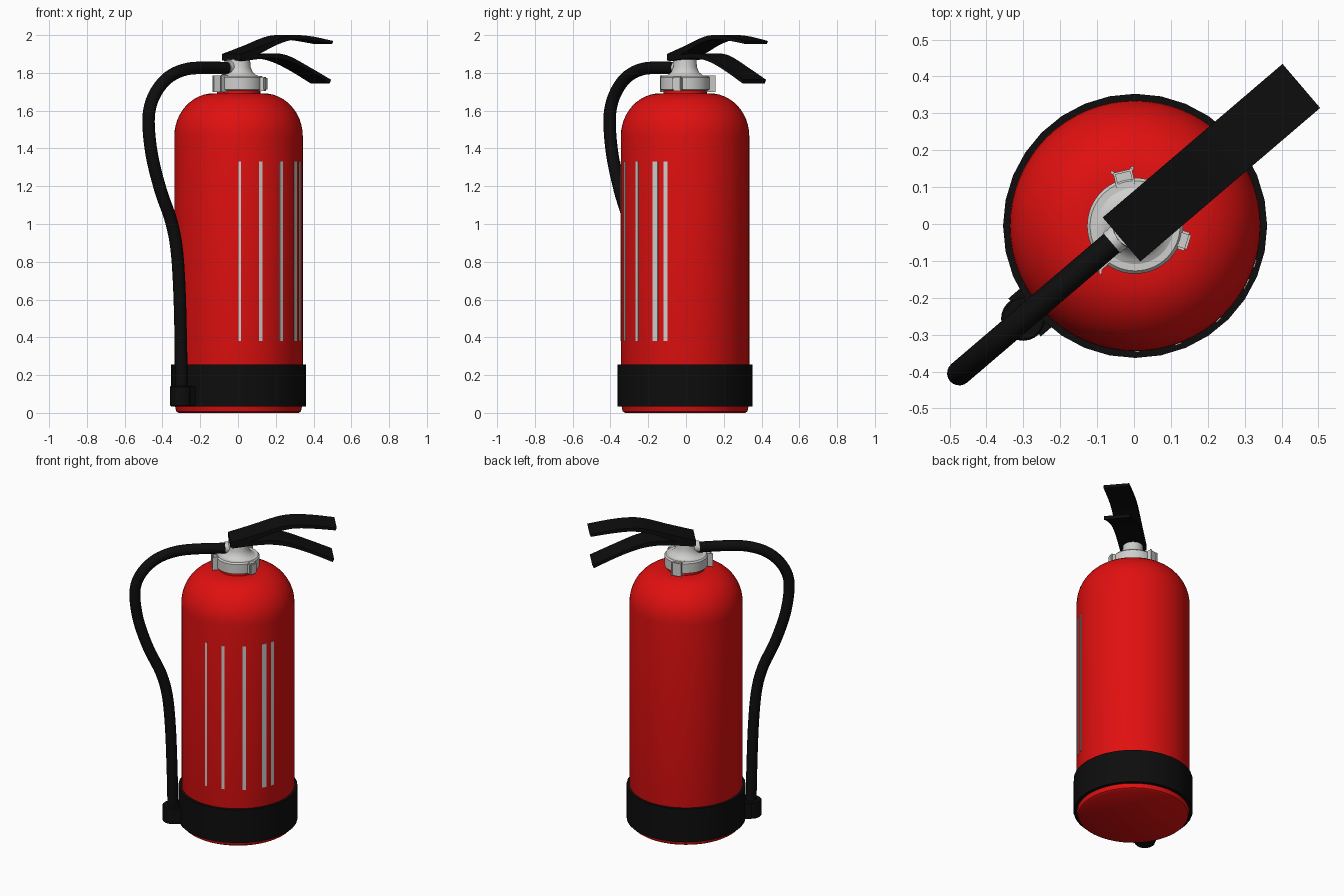
import bpy, bmesh, math
from mathutils import Vector

if "Cube" in bpy.data.objects:
    bpy.data.objects.remove(bpy.data.objects["Cube"])

CX, CY = 0.003, -0.005          # cylinder axis
ANG = math.radians(40.5)        # direction of the levers; the hose points the other way
DIR = Vector((math.cos(ANG), math.sin(ANG), 0))
SIDE = Vector((-math.sin(ANG), math.cos(ANG), 0))


def mat(name, rgb):
    m = bpy.data.materials.new(name)
    m.diffuse_color = (*rgb, 1)
    m.use_nodes = True
    m.node_tree.nodes["Principled BSDF"].inputs["Base Color"].default_value = m.diffuse_color
    return m


RED = mat("red paint", (0.75, 0.005, 0.005))
BLACK = mat("black rubber", (0.004, 0.004, 0.004))
GREY = mat("light grey metal", (0.62, 0.62, 0.61))


def make(name, bm, material, smooth=True):
    bmesh.ops.recalc_face_normals(bm, faces=bm.faces)
    me = bpy.data.meshes.new(name)
    bm.to_mesh(me)
    bm.free()
    ob = bpy.data.objects.new(name, me)
    bpy.context.collection.objects.link(ob)
    me.materials.append(material)
    if smooth:
        bpy.ops.object.select_all(action='DESELECT')
        ob.select_set(True)
        bpy.context.view_layer.objects.active = ob
        bpy.ops.object.shade_smooth_by_angle(angle=math.radians(35))
    return ob


def lathe(name, profile, material, n=64, centre=(CX, CY)):
    bm = bmesh.new()
    rings = [[bm.verts.new((centre[0] + r * math.cos(2 * math.pi * i / n),
                            centre[1] + r * math.sin(2 * math.pi * i / n), z))
              for i in range(n)] for r, z in profile]
    for a, b in zip(rings, rings[1:]):
        for i in range(n):
            j = (i + 1) % n
            bm.faces.new((a[i], a[j], b[j], b[i]))
    bm.faces.new(rings[0])
    bm.faces.new(rings[-1])
    return make(name, bm, material)


def prism(name, outline, width, material, offset=0.0):
    """Side outline of (distance, z) along DIR, extruded across SIDE."""
    bm = bmesh.new()
    ends = [[bm.verts.new(DIR * s + SIDE * (offset + k * width / 2) + Vector((0, 0, z)))
             for s, z in outline] for k in (-1, 1)]
    n = len(outline)
    for i in range(n):
        j = (i + 1) % n
        bm.faces.new((ends[0][i], ends[0][j], ends[1][j], ends[1][i]))
    bm.faces.new(ends[0])
    bm.faces.new(ends[1])
    return make(name, bm, material)


def spline(pts, steps=6):
    """Smooth curve through the points."""
    p = [Vector(q) for q in pts]
    p = [2 * p[0] - p[1]] + p + [2 * p[-1] - p[-2]]
    out = []
    for a, b, c, d in zip(p, p[1:], p[2:], p[3:]):
        for k in range(steps):
            t = k / steps
            out.append(0.5 * (2 * b + (c - a) * t + (2 * a - 5 * b + 4 * c - d) * t * t
                              + (3 * b - a - 3 * c + d) * t ** 3))
    return out + [p[-2]]


def tube(name, path, r, material, n=20):
    """Round tube in the vertical hose plane; path is (distance, z)."""
    bm = bmesh.new()
    rings = []
    for i, p in enumerate(path):
        t = (path[min(i + 1, len(path) - 1)] - path[max(i - 1, 0)]).normalized()
        nrm = -DIR * -t.y + Vector((0, 0, t.x))
        c = -DIR * p.x + Vector((0, 0, p.y))
        rings.append([bm.verts.new(c + r * (nrm * math.cos(a) + SIDE * math.sin(a)))
                      for a in (2 * math.pi * k / n for k in range(n))])
    for a, b in zip(rings, rings[1:]):
        for i in range(n):
            j = (i + 1) % n
            bm.faces.new((a[i], a[j], b[j], b[i]))
    bm.faces.new(rings[0])
    bm.faces.new(rings[-1])
    return make(name, bm, material)


# Cylinder body with domed shoulder and short neck
dome = [(0.13 + 0.21 * math.cos(a), 1.465 + 0.227 * math.sin(a))
        for a in (math.radians(7.5 * i) for i in range(13))]
lathe("body", [(0.318, 0.0), (0.33, 0.008), (0.335, 0.03), (0.34, 0.05)] + dome
      + [(0.115, 1.692), (0.115, 1.72)], RED)

# Black foot band
lathe("foot_band", [(0.33, 0.035), (0.358, 0.035), (0.358, 0.255), (0.33, 0.255)], BLACK, n=32)

# Grey collar and valve neck
lathe("collar", [(0.12, 1.708), (0.13, 1.712), (0.13, 1.775), (0.122, 1.784)], GREY)
lathe("valve_neck", [(0.115, 1.78), (0.092, 1.788), (0.073, 1.805), (0.063, 1.83), (0.06, 1.87)],
      GREY, centre=(0.004, -0.005))

# Collar tabs
for k in range(3):
    a = math.radians(103 + 120 * k)
    bm = bmesh.new()
    bmesh.ops.create_cube(bm, size=1)
    for v in bm.verts:
        r = 0.133 + v.co.x * 0.04
        w = v.co.y * 0.052
        v.co = (CX + r * math.cos(a) - w * math.sin(a),
                CY + r * math.sin(a) + w * math.cos(a), 1.742 + v.co.z * 0.074)
    bmesh.ops.bevel(bm, geom=[e for e in bm.edges], offset=0.006, segments=2, affect='EDGES')
    make(f"collar_tab_{k + 1}", bm, GREY)

# Hose outlet and hose
tube("hose_outlet", [Vector((0.0, 1.83)), Vector((0.08, 1.83))], 0.036, GREY)
xz = [(-0.05, 1.825), (-0.2, 1.827), (-0.29, 1.815), (-0.37, 1.775), (-0.43, 1.705),
      (-0.465, 1.62), (-0.473, 1.52), (-0.455, 1.36), (-0.41, 1.18), (-0.355, 1.02),
      (-0.325, 0.87), (-0.31, 0.65), (-0.302, 0.35), (-0.298, 0.08)]
tube("hose", spline([(-x / 0.76, z) for x, z in xz]), 0.033, BLACK)

# Hose holder on the foot band
hc = -DIR * 0.395
lathe("hose_holder", [(0.055, 0.035), (0.06, 0.04), (0.06, 0.138), (0.055, 0.143)],
      BLACK, n=24, centre=(hc.x, hc.y))
prism("holder_bracket", [(-0.39, 0.04), (-0.32, 0.04), (-0.32, 0.14), (-0.39, 0.14)], 0.135, BLACK)

# Curved levers
top = spline([(-0.053, 1.90), (0.1, 1.945), (0.23, 1.986), (0.32, 2.0), (0.44, 1.993), (0.588, 1.969)], 4)
low = spline([(0.58, 1.954), (0.44, 1.972), (0.32, 1.977), (0.2, 1.95), (0.07, 1.9), (-0.053, 1.866)], 4)
prism("upper_lever", top + low, 0.157, BLACK, -0.01)
top = spline([(-0.04, 1.885), (0.1, 1.9), (0.2, 1.903), (0.29, 1.886), (0.42, 1.832), (0.572, 1.764)], 4)
low = spline([(0.563, 1.745), (0.42, 1.812), (0.3, 1.857), (0.2, 1.876), (0.1, 1.876), (-0.04, 1.862)], 4)
prism("lower_lever", top + low, 0.157, BLACK, -0.01)

# Vertical label stripes: thin curved plates on the body
for k, (deg, w) in enumerate([(-89, 0.012), (-70, 0.018), (-48.5, 0.02), (-27.5, 0.03), (-17.5, 0.021)]):
    bm = bmesh.new()
    a0, half = math.radians(deg), w / 0.34 / 2
    corners = []
    for r in (0.337, 0.3425):
        for a in (a0 - half, a0 + half):
            corners.append([bm.verts.new((CX + r * math.cos(a), CY + r * math.sin(a), z))
                            for z in (0.38, 1.33)])
    loop = [corners[i] for i in (0, 1, 3, 2)]
    for a, b in zip(loop, loop[1:] + loop[:1]):
        bm.faces.new((a[0], b[0], b[1], a[1]))
    for e in (0, 1):
        bm.faces.new([c[e] for c in loop])
    make(f"label_stripe_{k + 1}", bm, GREY, smooth=False)
